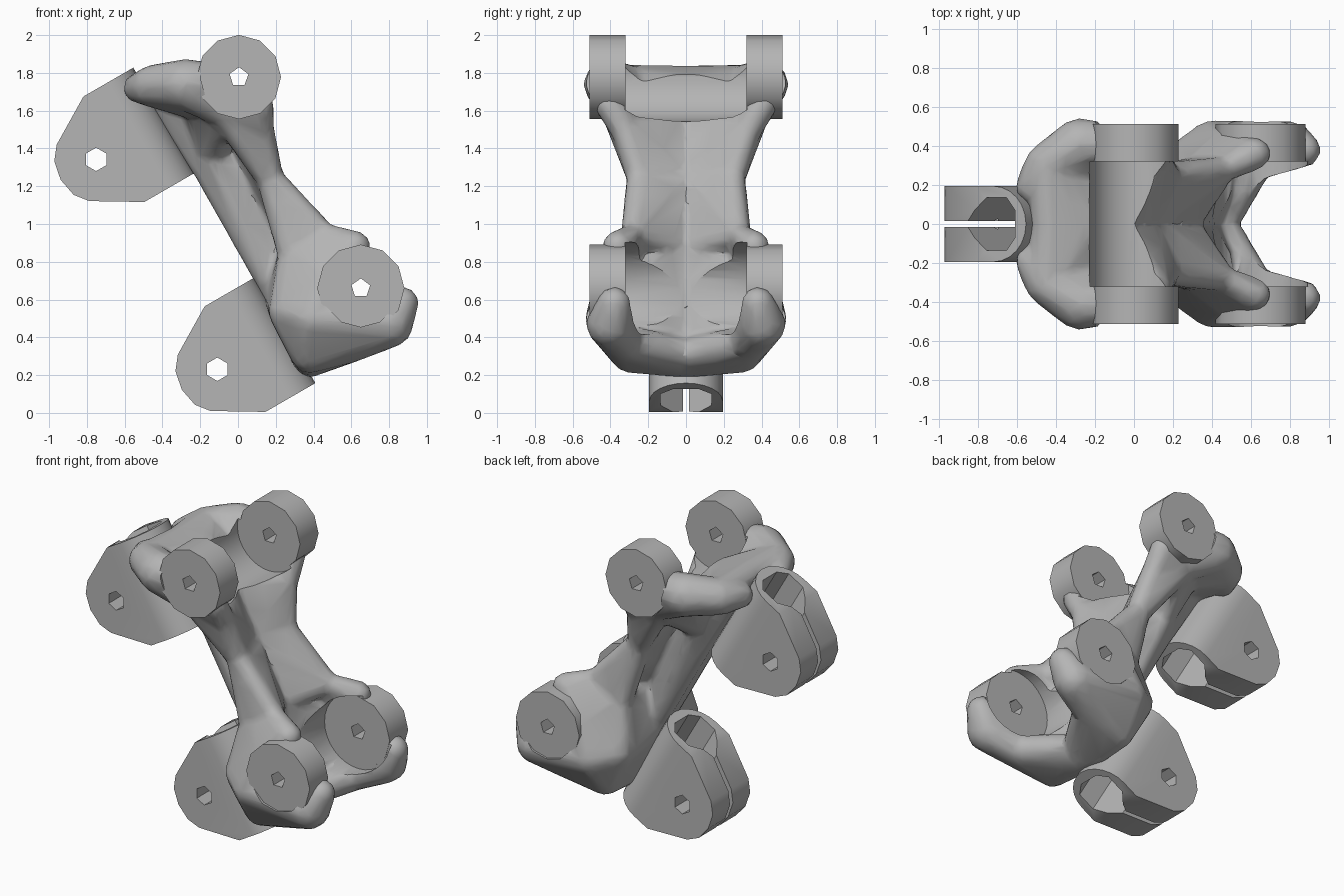
import bpy, bmesh, math
from mathutils import Vector, Matrix

cube = bpy.data.objects.get("Cube")
if cube:
    bpy.data.objects.remove(cube, do_unlink=True)

grey = bpy.data.materials.new("plain grey")
grey.use_nodes = True
colour = (0.46, 0.46, 0.46, 1)
grey.diffuse_color = colour
grey.node_tree.nodes["Principled BSDF"].inputs["Base Color"].default_value = colour

# Slanted frame of the clamped tube: u points away from the leg, t runs down it
TILT = math.radians(60)
DOWN = Vector((math.cos(TILT), 0, -math.sin(TILT)))
OUT = Vector((-math.sin(TILT), 0, -math.cos(TILT)))
TOP = Vector((-0.55, 0, 1.83))
CLAMP_STEP = 1.283
UPPER, LOWER = (0.005, 1.778), (0.65, 0.66)


def slanted(u, y, t):
    return TOP + OUT * u + DOWN * t + Vector((0, y, 0))


def make_object(name, bm):
    bmesh.ops.recalc_face_normals(bm, faces=bm.faces)
    mesh = bpy.data.meshes.new(name)
    bm.to_mesh(mesh)
    bm.free()
    mesh.materials.append(grey)
    obj = bpy.data.objects.new(name, mesh)
    bpy.context.collection.objects.link(obj)
    return obj


def prism(name, ring_a, ring_b):
    bm = bmesh.new()
    a = [bm.verts.new(p) for p in ring_a]
    b = [bm.verts.new(p) for p in ring_b]
    bm.faces.new(a)
    bm.faces.new(b[::-1])
    for i in range(len(a)):
        j = (i + 1) % len(a)
        bm.faces.new((a[i], b[i], b[j], a[j]))
    return make_object(name, bm)


def tube_prism(name, section, start, end):
    return prism(name, [slanted(u, y, start) for u, y in section],
                 [slanted(u, y, end) for u, y in section])


def cross_cylinder(name, centre, radius, y0, y1, sides, turn=0.0):
    def ring(y):
        return [(centre[0] + radius * math.cos(math.tau * i / sides + turn), y,
                 centre[1] + radius * math.sin(math.tau * i / sides + turn)) for i in range(sides)]
    return prism(name, ring(y0), ring(y1))


def boolean(obj, cutter, operation="DIFFERENCE"):
    cutter.hide_render = True
    mod = obj.modifiers.new("cut", "BOOLEAN")
    mod.object, mod.operation, mod.solver = cutter, operation, "EXACT"


def bake(obj, *cutters):
    bpy.context.view_layer.update()
    graph = bpy.context.evaluated_depsgraph_get()
    mesh = bpy.data.meshes.new_from_object(obj.evaluated_get(graph))
    obj.modifiers.clear()
    obj.data = mesh
    mesh.materials.clear()
    mesh.materials.append(grey)
    for cutter in cutters:
        bpy.data.objects.remove(cutter, do_unlink=True)
    bpy.ops.object.select_all(action="DESELECT")
    obj.select_set(True)
    bpy.context.view_layer.objects.active = obj
    bpy.ops.object.shade_smooth_by_angle(angle=math.radians(33))


def tube_hole():
    # Round at the back, tapering towards the slot
    side = [(0.07, 0.07), (0.12, 0.135), (0.24, 0.135), (0.37, 0.015)]
    return tube_prism("tube_hole", side + [(u, -y) for u, y in side[::-1]], -0.2, 2.3)


# Split clamps with a rounded back, tube hole, slot and bolt hole
half = [(0, 0), (0.31, 0), (0.56, 0.15), (0.615, 0.22), (0.635, 0.322)]
outline = half + [(u, 0.645 - t) for u, t in half[-2::-1]]
back = [(0.2 - 0.195 * math.sin(math.pi * i / 12), -0.195 * math.cos(math.pi * i / 12))
        for i in range(13)]
section = back + [(0.7, 0.195), (0.7, -0.195)]
slot_shape = [(0.25, -0.015), (0.8, -0.015), (0.8, 0.015), (0.25, 0.015)]
for name, s in (("upper_clamp", 0), ("lower_clamp", CLAMP_STEP)):
    clamp = prism(name, [slanted(u, -0.3, t + s) for u, t in outline],
                  [slanted(u, 0.3, t + s) for u, t in outline])
    shell = tube_prism("shell", section, s - 0.1, s + 0.8)
    slot = tube_prism("slot", slot_shape, s - 0.1, s + 0.8)
    bolt_at = slanted(0.418, 0, 0.322 + s)
    bolt = cross_cylinder("bolt", (bolt_at.x, bolt_at.z), 0.062, -0.5, 0.5, 6, math.pi / 6)
    hole = tube_hole()
    boolean(clamp, shell, "INTERSECT")
    for cutter in (hole, slot, bolt):
        boolean(clamp, cutter)
    bake(clamp, shell, hole, slot, bolt)

# Pivot bosses with five-sided holes
for level, centre, radius in (("upper", UPPER, 0.223), ("lower", LOWER, 0.231)):
    for side, sign in (("back", 1), ("front", -1)):
        boss = cross_cylinder(f"{level}_boss_{side}", centre, radius,
                              0.32 * sign, 0.512 * sign, 12)
        pin = cross_cylinder("pin", centre, 0.052, -0.7, 0.7, 5, 0.3)
        boolean(boss, pin)
        bake(boss, pin)

# Named joints of the organic frame: x, y, z and radius
joints = {
    "boss_top": (0, 0.4, 1.74, 0.1),
    "shoulder": (-0.28, 0.41, 1.74, 0.135),
    "toe_bend": (-0.45, 0.3, 1.73, 0.115),
    "toe_tip": (-0.53, 0.19, 1.72, 0.08),
    "toe_middle": (-0.43, 0, 1.74, 0.1),
    "saddle_back": (-0.25, 0, 1.69, 0.11),
    "saddle_side": (-0.2, 0.24, 1.63, 0.09),
    "saddle_low": (-0.14, 0.08, 1.38, 0.08),
    "trough_top": (-0.08, 0, 1.55, 0.06),
    "neck_inner": (-0.06, 0.36, 1.59, 0.09),
    "neck_boss": (0.11, 0.41, 1.64, 0.08),
    "neck": (0.12, 0.32, 1.49, 0.075),
    "waist": (0.17, 0.24, 1.24, 0.075),
    "trough_middle": (0.08, 0, 1.25, 0.06),
    "spine_top": (-0.17, 0.04, 1.29, 0.07),
}
joints.update({
    "trough_low": (0.28, 0, 0.87, 0.06),
    "spine_low": (0.135, 0.04, 0.75, 0.07),
    "flare": (0.46, 0.28, 0.94, 0.065),
    "lip": (0.62, 0.36, 0.88, 0.085),
    "hip_inner": (0.28, 0.27, 0.83, 0.07),
    "hip_boss": (0.47, 0.41, 0.7, 0.08),
    "heel_wall": (0.21, 0, 0.6, 0.07),
    "heel_side": (0.25, 0.34, 0.54, 0.09),
    "ankle": (0.4, 0.42, 0.5, 0.115),
    "sole_back": (0.38, 0, 0.27, 0.085),
    "sole_side": (0.38, 0.3, 0.31, 0.1),
    "sole_front": (0.45, 0, 0.31, 0.085),
    "sole_edge": (0.62, 0.32, 0.37, 0.1),
    "horn": (0.8, 0.4, 0.47, 0.13),
    "horn_tip": (0.87, 0.38, 0.58, 0.09),
})

# Each lump is the hull of the balls at its joints, mirrored across y
lumps = [
    "boss_top shoulder neck_inner",
    "shoulder toe_bend",
    "toe_bend toe_tip",
    "shoulder toe_bend saddle_side",
    "toe_bend toe_middle saddle_back saddle_side",
    "toe_middle saddle_back saddle_low spine_top",
    "saddle_back saddle_low trough_top saddle_side neck_inner",
    "boss_top neck_boss neck_inner neck",
    "neck neck_inner waist",
    "trough_top trough_middle neck waist",
    "trough_middle trough_low waist flare",
    "spine_top saddle_low trough_middle spine_low trough_low",
    "waist hip_inner flare",
    "flare lip hip_inner hip_boss",
    "trough_low heel_wall sole_back hip_inner hip_boss heel_side sole_side",
    "spine_low heel_wall trough_low",
    "heel_side sole_side ankle hip_boss",
    "hip_boss ankle sole_edge",
    "sole_back sole_front sole_side sole_edge",
    "sole_side ankle sole_edge horn",
    "horn horn_tip",
]
bm = bmesh.new()
for lump in lumps:
    for sign in (1, -1):
        part = bmesh.new()
        for joint in lump.split():
            x, y, z, r = joints[joint]
            bmesh.ops.create_icosphere(part, subdivisions=2, radius=r,
                                       matrix=Matrix.Translation((x, y * sign, z)))
        # Keep only the hull's own faces
        hull = bmesh.ops.convex_hull(part, input=part.verts)
        skin = {item for item in hull["geom"] if isinstance(item, bmesh.types.BMFace)}
        inner = [face for face in part.faces if face not in skin]
        bmesh.ops.delete(part, geom=inner, context="FACES")
        solid = bpy.data.meshes.new("lump")
        part.to_mesh(solid)
        part.free()
        bm.from_mesh(solid)
        bpy.data.meshes.remove(solid)
frame = make_object("leg_frame", bm)
remesh = frame.modifiers.new("fuse", "REMESH")
remesh.mode, remesh.voxel_size = "VOXEL", 0.018
soften = frame.modifiers.new("soften", "SMOOTH")
soften.factor, soften.iterations = 0.5, 6
facets = frame.modifiers.new("facets", "DECIMATE")
facets.ratio = 0.08

# Clearance for the mating parts, boss seats and the tube
cutters = [tube_hole()]
for centre, clearance in ((UPPER, 0.235), (LOWER, 0.245)):
    cutters.append(cross_cylinder("clearance", centre, clearance, -0.322, 0.322, 32))
    cutters.append(cross_cylinder("boss_seat", centre, 0.205, -0.8, 0.8, 12))
for cutter in cutters:
    boolean(frame, cutter)
bake(frame, *cutters)
